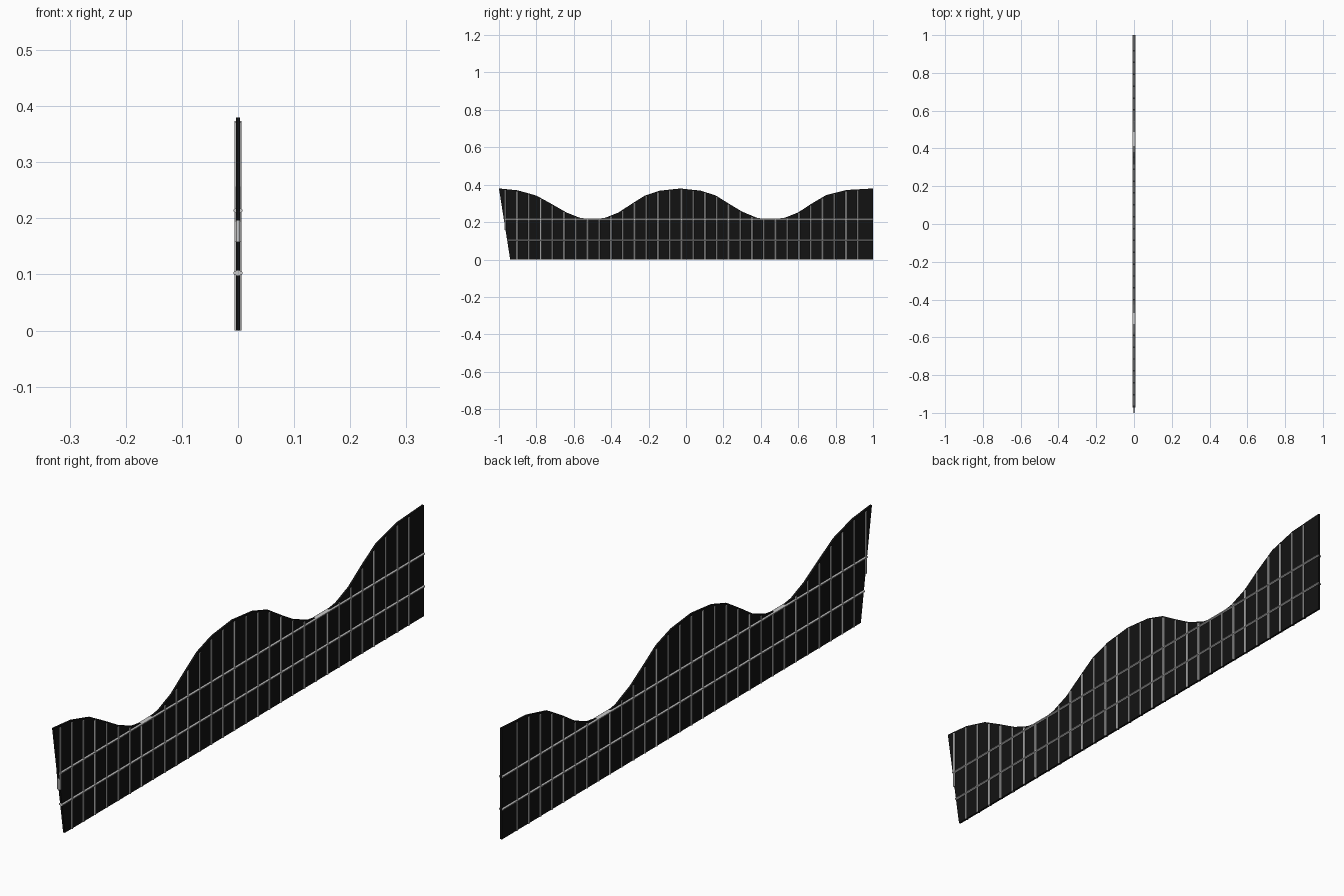
import bpy, bmesh, math
from mathutils import Matrix

if "Cube" in bpy.data.objects:
    bpy.data.objects.remove(bpy.data.objects["Cube"])

# Wavy top edge of the panel (y, z)
TOP = [(-1, .38), (-.9, .37), (-.8, .342), (-.72, .298), (-.64, .252), (-.57, .224),
       (-.5, .214), (-.43, .224), (-.36, .252), (-.29, .298), (-.22, .342), (-.14, .368),
       (-.03, .38), (.08, .368), (.16, .342), (.23, .298), (.3, .256), (.38, .223),
       (.45, .213), (.53, .224), (.6, .252), (.67, .298), (.75, .345), (.86, .372), (1, .38)]


def top_z(y):
    for (a, za), (b, zb) in zip(TOP, TOP[1:]):
        if a <= y <= b:
            return za + (zb - za) * (y - a) / (b - a)


def finish(name, bm):
    me = bpy.data.meshes.new(name)
    bmesh.ops.recalc_face_normals(bm, faces=bm.faces)
    bm.to_mesh(me)
    bm.free()
    ob = bpy.data.objects.new(name, me)
    bpy.context.collection.objects.link(ob)
    return ob


def rod(bm, length, matrix, rx, ry):
    # eight-sided rod with flats facing the axes, flattened to half-widths rx, ry
    c = 1 / math.cos(math.pi / 8)
    bmesh.ops.create_cone(
        bm, cap_ends=True, segments=8, radius1=c, radius2=c, depth=length,
        matrix=matrix @ Matrix.Diagonal((rx, ry, 1, 1)) @ Matrix.Rotation(math.pi / 8, 4, 'Z'))


# Thin black panel with a slanted near end
T = .0035
bm = bmesh.new()
face = bm.faces.new([bm.verts.new((-T, y, z)) for y, z in [(-.94, 0)] + TOP[:] + [(1, 0)]])
ext = bmesh.ops.extrude_face_region(bm, geom=[face], use_keep_orig=True)
bmesh.ops.translate(bm, vec=(2 * T, 0, 0),
                    verts=[v for v in ext['geom'] if isinstance(v, bmesh.types.BMVert)])
panel = finish("panel", bm)
black = bpy.data.materials.new("black")
black.diffuse_color = (.006, .006, .006, 1)
black.use_nodes = True
black.node_tree.nodes["Principled BSDF"].inputs["Base Color"].default_value = black.diffuse_color
panel.data.materials.append(black)

# Upright bars following the wave, the first one stopping at the slanted edge
bm = bmesh.new()
for i in range(31):
    y = -.966 + i * .0628
    lo, hi = (.158 if i == 0 else 0), top_z(y) - .006
    rod(bm, hi - lo, Matrix.Translation((0, y, (lo + hi) / 2)), .0062, .005)
finish("upright_bars", bm)

# Two long rails
bm = bmesh.new()
for z, start in ((.1025, -.957), (.214, -.971)):
    rod(bm, 1 - start, Matrix.Translation((0, (1 + start) / 2, z)) @ Matrix.Rotation(math.pi / 2, 4, 'X'),
        .008, .0042)
finish("rails", bm)
